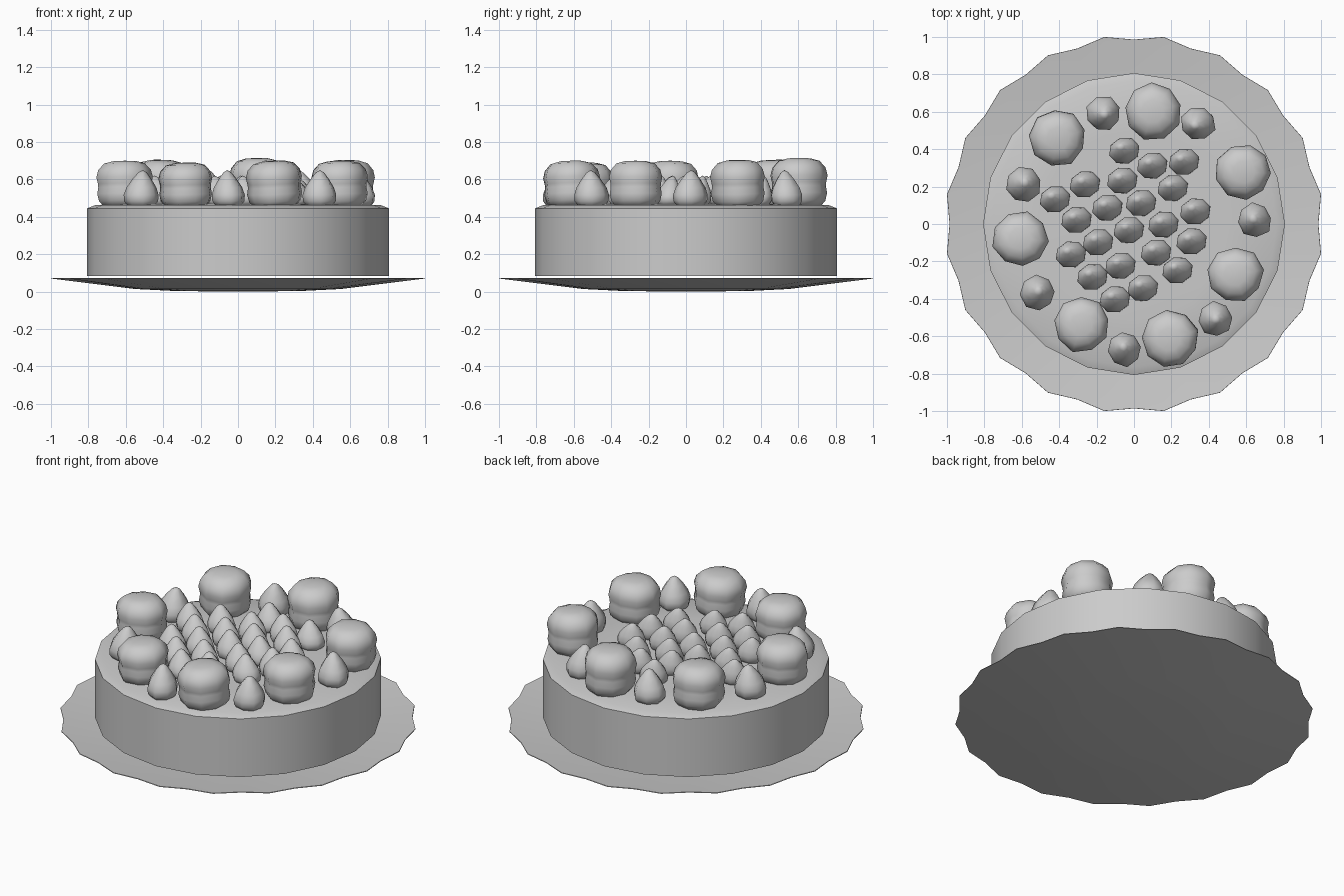
import bpy, bmesh, random
from math import sin, cos, pi, radians
from mathutils import Matrix

if "Cube" in bpy.data.objects:
    bpy.data.objects.remove(bpy.data.objects["Cube"])

random.seed(4)


def lathe(name, profile, sides, angle=60, radius_at=lambda i, r: r, cap_bottom=True, phase=0.0):
    """Spin (radius, z) points about z; radius 0 gives a pole."""
    bm = bmesh.new()
    rings = []
    for r, z in profile:
        if r == 0:
            rings.append([bm.verts.new((0, 0, z))] * sides)
            continue
        ring = []
        for i in range(sides):
            a = 2 * pi * i / sides + phase
            q = radius_at(i, r)
            ring.append(bm.verts.new((q * cos(a), q * sin(a), z)))
        rings.append(ring)
    for lo, hi in zip(rings, rings[1:]):
        for i in range(sides):
            j = (i + 1) % sides
            bm.faces.new(list(dict.fromkeys((lo[i], lo[j], hi[j], hi[i]))))
    if cap_bottom and profile[0][0] > 0:
        bm.faces.new(rings[0][::-1])
    bmesh.ops.recalc_face_normals(bm, faces=bm.faces)
    me = bpy.data.meshes.new(name)
    bm.to_mesh(me)
    bm.free()
    ob = bpy.data.objects.new(name, me)
    bpy.context.collection.objects.link(ob)
    bpy.ops.object.select_all(action='DESELECT')
    ob.select_set(True)
    bpy.context.view_layer.objects.active = ob
    bpy.ops.object.shade_smooth_by_angle(angle=radians(angle))
    return ob


def lean(ob, dx, dy, height):
    """Pull the upper part of a piece sideways."""
    for v in ob.data.vertices:
        t = max(0, v.co.z / height) ** 2
        v.co.x += dx * t
        v.co.y += dy * t


# Scalloped plate: 20 lobes, shallow dish with a thin edge
def scallop(i, r):
    return r * (1.0 if i % 2 == 0 else 0.974) if r > 0.9 else r

lathe("plate", [(0, 0), (0.33, 0.003), (0.55, 0.014), (1.0125, 0.07),
                (1.0115, 0.074), (0.55, 0.019), (0.33, 0.008), (0, 0.005)],
      40, 40, scallop, phase=radians(9))

# Cake body with a slightly softened, gently domed top
lathe("cake", [(0.807, 0.083), (0.807, 0.445), (0.765, 0.462), (0.5, 0.468), (0, 0.47)], 20, 40)

# Macarons around the rim: (x, y, radius, top height)
macarons = [(0.105, 0.605, 0.155, 0.715), (0.58, 0.285, 0.15, 0.705), (0.545, -0.27, 0.15, 0.70),
            (0.20, -0.61, 0.152, 0.70), (-0.275, -0.535, 0.15, 0.69), (-0.605, -0.085, 0.15, 0.70),
            (-0.41, 0.47, 0.152, 0.705)]
shell = [(0.75, 0), (0.92, 0.12), (0.98, 0.28), (0.94, 0.42), (0.95, 0.5),
         (1.0, 0.64), (0.93, 0.8), (0.72, 0.94), (0.4, 0.99), (0, 1.0)]
for n, (x, y, r, top) in enumerate(macarons):
    h = top - 0.455
    wob = [random.uniform(0.95, 1.04) for _ in range(9)]
    ob = lathe(f"macaron_{n + 1}", [(p * r, q * h) for p, q in shell], 9, 80,
               lambda i, q: q * wob[i], phase=random.random())
    ob.location = (x, y, 0.455)
    ob.rotation_euler = (random.uniform(-.05, .05), random.uniform(-.05, .05), 0)

# Meringue kisses between the macarons
kisses = [(-0.165, 0.59), (0.345, 0.54), (0.645, 0.02), (0.435, -0.51),
          (-0.05, -0.67), (-0.515, -0.37), (-0.59, 0.21)]
drop = [(0.75, 0), (0.98, 0.15), (1.0, 0.32), (0.86, 0.52), (0.55, 0.75), (0.25, 0.93), (0, 1.0)]
for n, (x, y) in enumerate(kisses):
    wob = [random.uniform(0.93, 1.06) for _ in range(8)]
    ob = lathe(f"meringue_kiss_{n + 1}", [(p * 0.094, q * 0.195) for p, q in drop], 8, 80,
               lambda i, q: q * wob[i], phase=random.random())
    lean(ob, random.uniform(-.03, .01), random.uniform(-.015, .015), 0.195)
    ob.location = (x, y, 0.455)

# Cream drops in slanted rows over the middle
drops = [(-.05, .39), (.10, .31), (.27, .33), (-.06, .23), (-.26, .21), (-.42, .13),
         (.21, .19), (.04, .11), (-.14, .085), (-.305, .02), (.33, .065), (.16, -.005),
         (-.025, -.035), (-.19, -.10), (-.335, -.165), (.31, -.095), (.12, -.155),
         (-.07, -.225), (-.22, -.285), (.235, -.25), (.05, -.345), (-.10, -.405)]
turn = radians(18)
for n, (x, y) in enumerate(drops):
    ob = lathe(f"cream_drop_{n + 1}", [(p * 0.078, q * 0.16) for p, q in drop], 8, 80)
    ob.data.transform(Matrix.Rotation(turn, 4, 'Z') @ Matrix.Diagonal((1.08, 0.92, 1, 1)))
    lean(ob, -0.025, 0.025, 0.16)
    ob.location = (x, y, 0.46)
